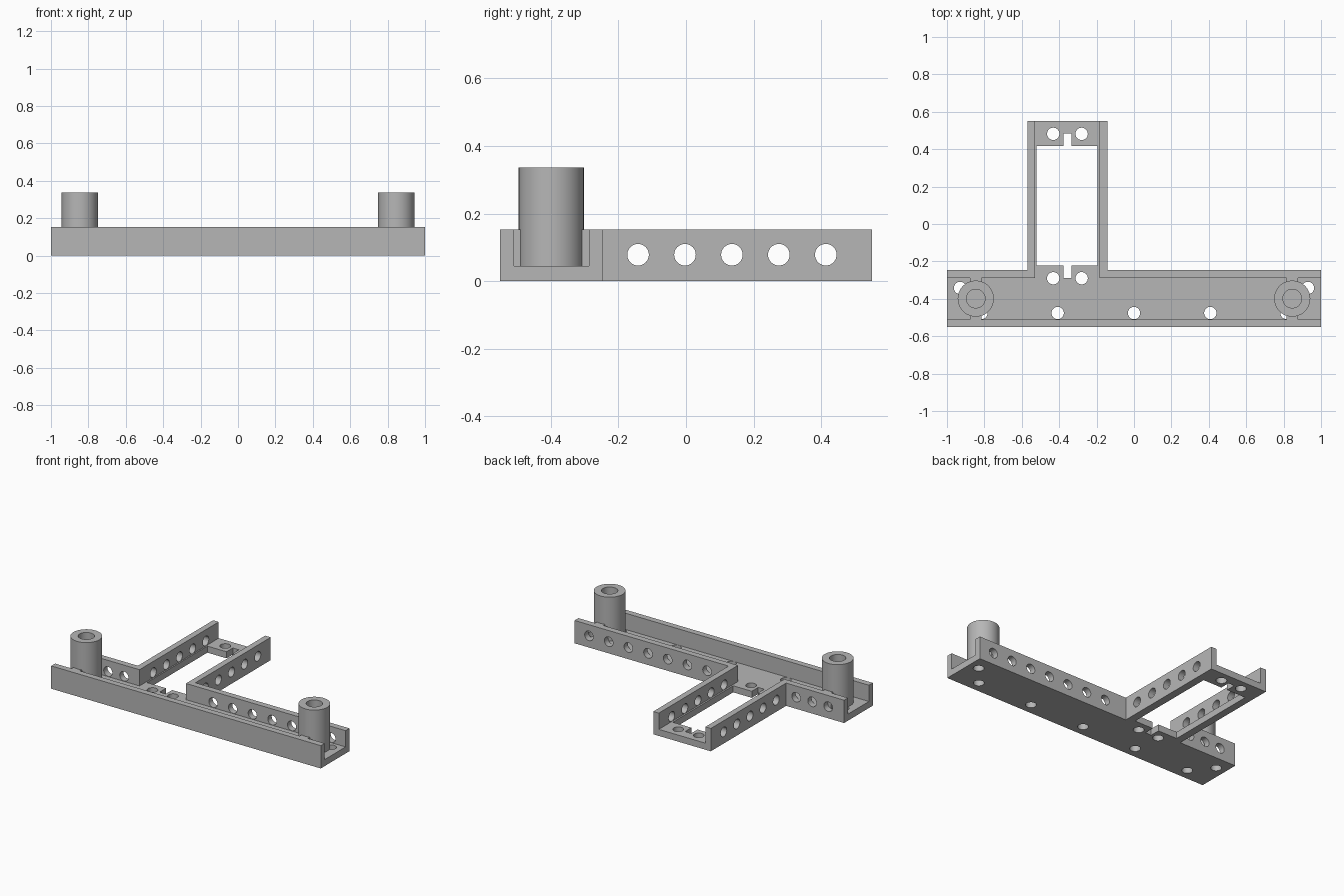
import bpy, bmesh
from math import pi
from mathutils import Matrix, Vector

if "Cube" in bpy.data.objects:
    bpy.data.objects.remove(bpy.data.objects["Cube"], do_unlink=True)

grey = bpy.data.materials.new("plain_grey")
grey.use_nodes = True
COLOUR = (0.47, 0.47, 0.47, 1)
grey.diffuse_color = COLOUR
grey.node_tree.nodes["Principled BSDF"].inputs["Base Color"].default_value = COLOUR

FLOOR, RIM, POST_TOP = 0.044, 0.153, 0.337
FRONT, BACK, STEP = -0.551, 0.551, -0.247      # rail front, arm end, rail back
ARM_L, ARM_R, WALL = -0.57, -0.143, 0.041
HOLE_Z = 0.078


def finish(bm, name):
    bmesh.ops.recalc_face_normals(bm, faces=bm.faces)
    mesh = bpy.data.meshes.new(name)
    bm.to_mesh(mesh)
    bm.free()
    mesh.materials.append(grey)
    ob = bpy.data.objects.new(name, mesh)
    bpy.context.collection.objects.link(ob)
    return ob


def prism(bm, outline, z0, z1):
    face = bm.faces.new([bm.verts.new((x, y, z0)) for x, y in outline])
    ext = bmesh.ops.extrude_face_region(bm, geom=[face])["geom"]
    bmesh.ops.translate(bm, vec=(0, 0, z1 - z0),
                        verts=[v for v in ext if isinstance(v, bmesh.types.BMVert)])


def drill(bm, centre, axis, radius, depth):
    turn = Vector((0, 0, 1)).rotation_difference(Vector(axis)).to_matrix().to_4x4()
    bmesh.ops.create_cone(bm, cap_ends=True, segments=32, radius1=radius, radius2=radius,
                          depth=depth, matrix=Matrix.Translation(centre) @ turn)


def smooth(ob):
    bpy.ops.object.select_all(action='DESELECT')
    ob.select_set(True)
    bpy.context.view_layer.objects.active = ob
    bpy.ops.object.shade_smooth_by_angle(angle=pi / 6)


def cut(ob, bm):
    cutter = finish(bm, "cutter")
    cutter.hide_render = True
    mod = ob.modifiers.new("cut", 'BOOLEAN')
    mod.operation, mod.solver, mod.object = 'DIFFERENCE', 'EXACT', cutter
    bpy.context.view_layer.objects.active = ob
    bpy.ops.object.modifier_apply(modifier=mod.name)
    bpy.data.objects.remove(cutter, do_unlink=True)


def tee(end, front, step, left, right, back):
    return [(-end, front), (end, front), (end, step), (right, step),
            (right, back), (left, back), (left, step), (-end, step)]


# Frame: T-shaped channel, open at its three ends
bm = bmesh.new()
prism(bm, tee(1, FRONT, STEP, ARM_L, ARM_R, BACK), 0, RIM)
frame = finish(bm, "frame")
bm = bmesh.new()
prism(bm, tee(1.1, FRONT + WALL, STEP - WALL, ARM_L + WALL, ARM_R - WALL, BACK + 0.1),
      FLOOR, RIM + 0.1)
cut(frame, bm)

# Notched window and screw holes through the floor
bm = bmesh.new()
wl, wr, nl, nr = -0.52, -0.195, -0.378, -0.333
half = [(wr, 0.418), (nr, 0.418), (nr, 0.485), (nl, 0.485), (nl, 0.418), (wl, 0.418)]
other = [(wl, -0.222), (nl, -0.222), (nl, -0.29), (nr, -0.29), (nr, -0.222), (wr, -0.222)]
prism(bm, half + other, -0.05, 0.1)
spots = [(x, y) for x in (-0.432, -0.28) for y in (0.482, -0.29)]
spots += [(i * 0.408, -0.476) for i in range(-2, 3)]
spots += [(-0.93, -0.342), (0.93, -0.342)]
for x, y in spots:
    drill(bm, (x, y, 0.02), (0, 0, 1), 0.033, 0.14)
cut(frame, bm)

# Rows of round holes through the arm walls and the rail's back wall
bm = bmesh.new()
for i in range(5):
    drill(bm, ((ARM_L + ARM_R) / 2, -0.142 + i * 0.139, HOLE_Z), (1, 0, 0), 0.032, 0.6)
row = [0.893 - i * 0.146 for i in range(7)] + [-0.882 + i * 0.119 for i in range(3)]
for x in row:
    drill(bm, (x, STEP - WALL / 2, HOLE_Z), (0, 1, 0), 0.032, 0.08)
cut(frame, bm)
smooth(frame)

# Hollow posts, each braced to both rail walls
POST_Y = -0.399
for side, x in (("left", 0.846), ("right", -0.846)):
    bm = bmesh.new()
    ring = [bm.verts.new((r, 0, z)) for r, z in
            ((0.05, FLOOR), (0.0965, FLOOR), (0.0965, POST_TOP), (0.05, POST_TOP))]
    edges = [bm.edges.new((ring[i], ring[(i + 1) % 4])) for i in range(4)]
    bmesh.ops.spin(bm, geom=ring + edges, axis=(0, 0, 1), cent=(0, 0, 0),
                   angle=2 * pi, steps=48)
    bmesh.ops.remove_doubles(bm, verts=bm.verts, dist=0.0005)
    post = finish(bm, side + "_post")
    post.location = (x, POST_Y, 0)
    smooth(post)

    bm = bmesh.new()
    for y0, y1 in ((FRONT + WALL, POST_Y - 0.07), (POST_Y + 0.07, STEP - WALL)):
        prism(bm, [(x - 0.03, y0), (x + 0.03, y0), (x + 0.03, y1), (x - 0.03, y1)], FLOOR, RIM)
    finish(bm, side + "_post_braces")
